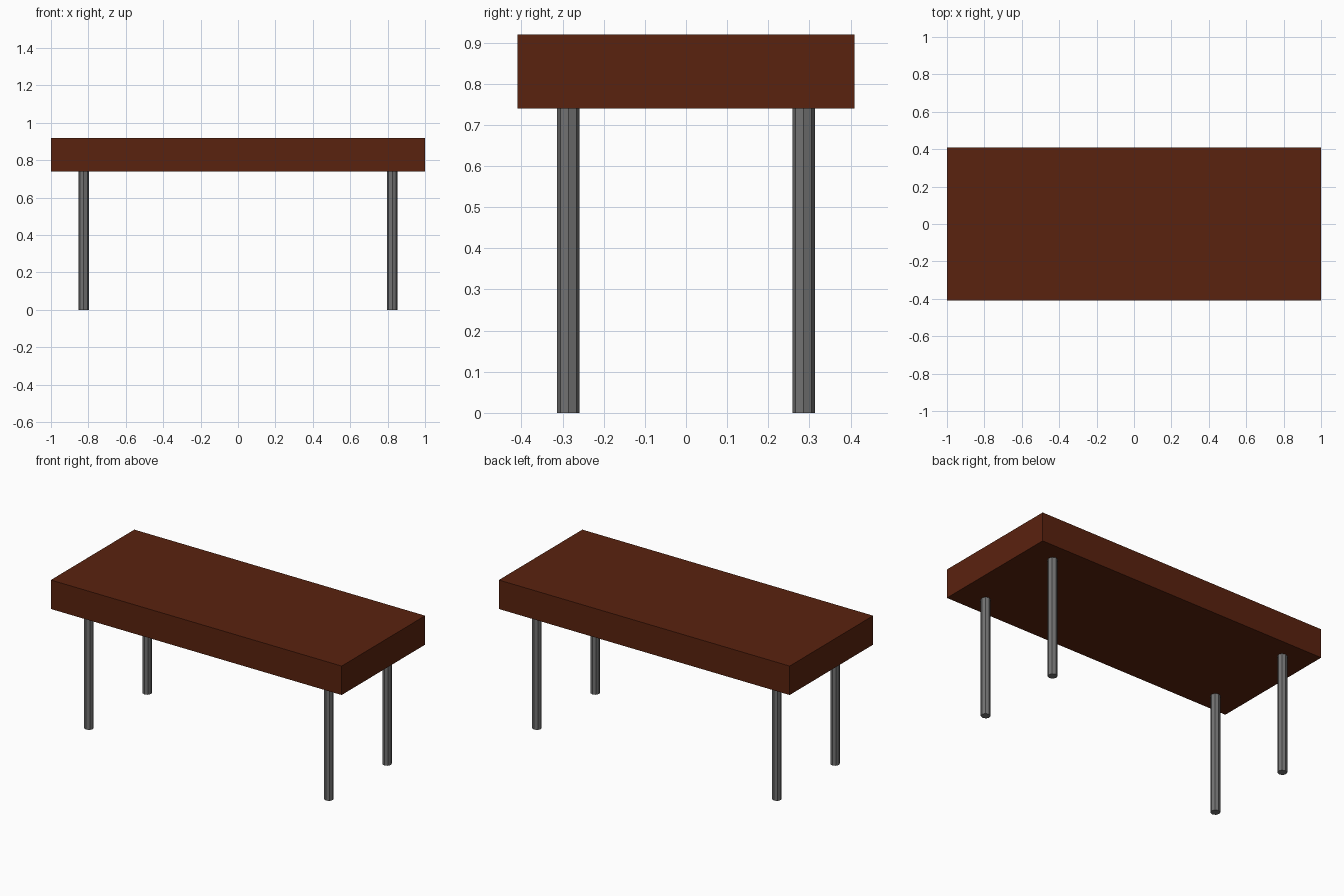
import bpy

if "Cube" in bpy.data.objects:
    bpy.data.objects.remove(bpy.data.objects["Cube"], do_unlink=True)


def make_material(name, rgb):
    mat = bpy.data.materials.new(name)
    mat.use_nodes = True
    mat.diffuse_color = (*rgb, 1)
    mat.node_tree.nodes["Principled BSDF"].inputs["Base Color"].default_value = (*rgb, 1)
    return mat


wood = make_material("dark_red_wood", (0.102, 0.016, 0.0045))
metal = make_material("grey_metal", (0.17, 0.17, 0.17))

WIDTH, DEPTH = 2.0, 0.82
UNDERSIDE, TOP = 0.74, 0.92

# Thick slab top
bpy.ops.mesh.primitive_cube_add(size=1, location=(0, 0, (UNDERSIDE + TOP) / 2))
table_top = bpy.context.object
table_top.name = "table_top"
table_top.scale = (WIDTH, DEPTH, TOP - UNDERSIDE)
bpy.ops.object.transform_apply(location=False, rotation=False, scale=True)
table_top.data.materials.append(wood)

# Four eight-sided legs, flat shaded
for x, side in ((0.825, "left"), (-0.825, "right")):
    for y, end in ((-0.286, "front"), (0.286, "back")):
        bpy.ops.mesh.primitive_cylinder_add(
            vertices=8, radius=0.0275, depth=UNDERSIDE, location=(x, y, UNDERSIDE / 2))
        leg = bpy.context.object
        leg.name = f"{end}_{side}_leg"
        leg.data.materials.append(metal)
